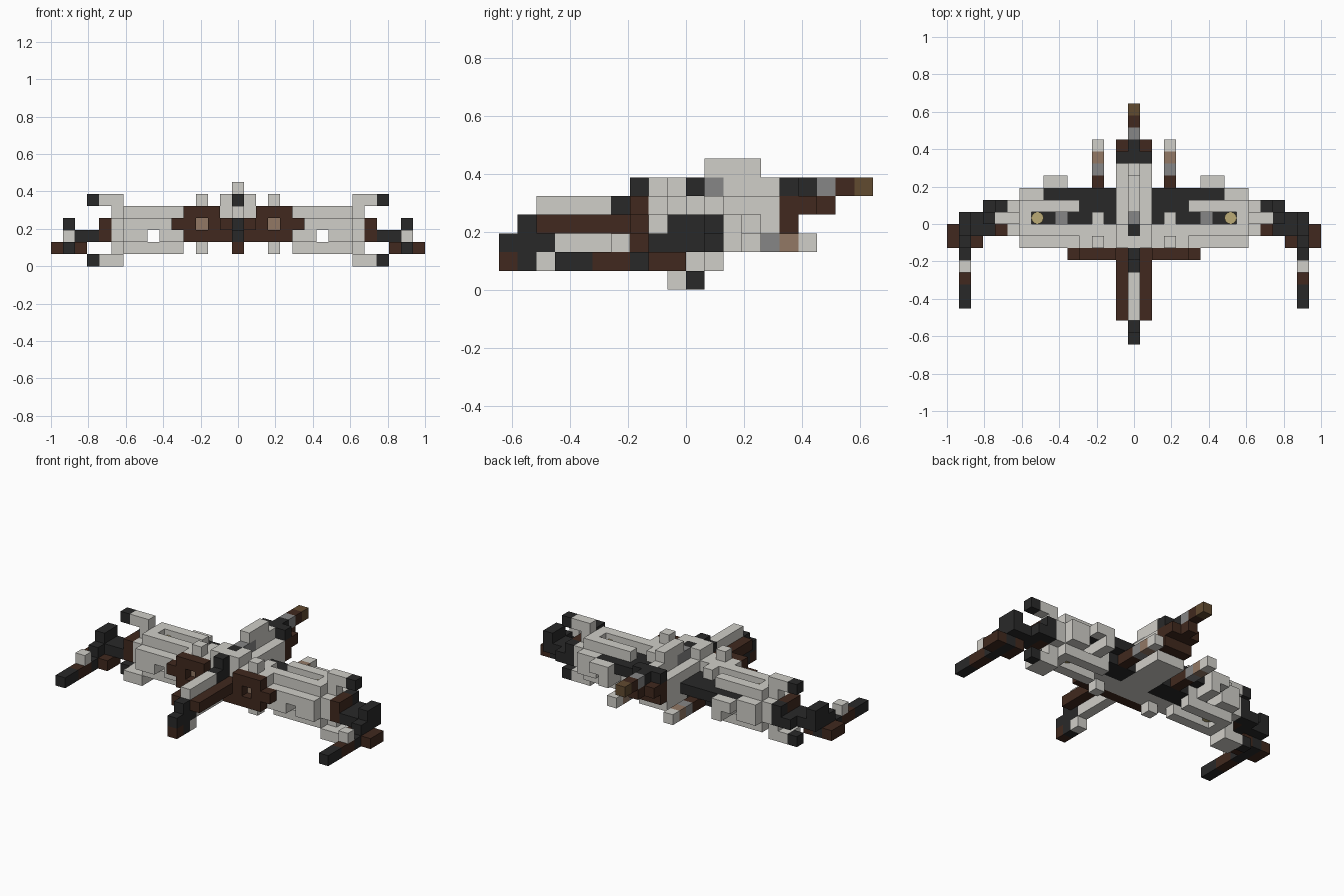
import bpy

old = bpy.data.objects.get("Cube")
if old:
    bpy.data.objects.remove(old, do_unlink=True)

U = 2 / 31  # size of one building block


def material(name, r, g, b):
    m = bpy.data.materials.new(name)
    m.use_nodes = True
    m.diffuse_color = (r, g, b, 1)
    m.node_tree.nodes["Principled BSDF"].inputs["Base Color"].default_value = (r, g, b, 1)
    return m


LIGHT = material("light grey", .63, .62, .58)
DARK = material("charcoal", .022, .022, .022)
BROWN = material("dark brown", .052, .022, .013)
TAN = material("tan", .29, .19, .13)
GREY = material("mid grey", .24, .24, .24)
BRONZE = material("bronze", .12, .07, .03)
GOLD = material("pale gold", .5, .41, .18)


def span(v, centred=False):
    """Inclusive block range to centre and length."""
    a, b = v if isinstance(v, tuple) else (v, v)
    shift = 0 if centred else .5
    return ((a + b) / 2 + shift) * U, (b - a + 1) * U


def box(name, mat, x, y, z):
    (cx, sx), (cy, sy), (cz, sz) = span(x, True), span(y), span(z)
    bpy.ops.mesh.primitive_cube_add(size=1, location=(cx, cy, cz))
    ob = bpy.context.object
    ob.name = name
    ob.scale = (sx, sy, sz)
    ob.data.materials.append(mat)
    return ob


def pair(name, mat, x, y, z):
    a, b = x if isinstance(x, tuple) else (x, x)
    box("left_" + name, mat, (a, b), y, z)
    box("right_" + name, mat, (-b, -a), y, z)


def knob(name, x, z):
    bpy.ops.mesh.primitive_cylinder_add(vertices=16, radius=U / 2, depth=U / 2,
                                        location=(x * U, U / 2, z * U))
    ob = bpy.context.object
    ob.name = name
    ob.data.materials.append(GOLD)
    bpy.ops.object.shade_smooth_by_angle()


# Central body
box("body", LIGHT, (-1, 1), (-2, 4), (2, 4))
pair("body_shoulder", LIGHT, 1, (-2, -1), 5)
box("cockpit_front", LIGHT, 0, -2, 5)
box("cockpit_seat", DARK, 0, -1, 5)
box("canopy", GREY, 0, (0, 1), 5)
box("spine", LIGHT, 0, (2, 4), 5)
box("top_fin", LIGHT, 0, (1, 3), 6)

# Nose
box("nose_top", LIGHT, 0, (-8, -5), 4)
box("nose_collar", DARK, 0, (-4, -3), 4)
box("nose_windscreen", DARK, 0, -3, 5)
pair("nose_side", BROWN, 1, (-8, -3), 3)
box("nose_core", BROWN, 0, (-8, -3), 3)
box("nose_cap", DARK, 0, -9, 3)
box("nose_tip", DARK, 0, (-10, -8), 2)
box("nose_belly", LIGHT, 0, (-7, -4), 2)
box("nose_root", BROWN, (-1, 1), -3, 2)
box("chin_front", BROWN, 0, -10, 1)
box("chin_middle", DARK, 0, -9, 1)
box("chin_back", LIGHT, 0, -8, 1)

# Tail boom
box("tail_collar", DARK, (-1, 1), 5, 5)
box("tail_top", DARK, 0, 6, 5)
box("tail_ring", GREY, 0, 7, 5)
box("tail_neck", BROWN, 0, 8, 5)
box("tail_tip", BRONZE, 0, 9, 5)
pair("tail_side", BROWN, 1, (5, 6), 4)
box("tail_core", BROWN, 0, (5, 7), 4)
box("tail_base", BROWN, (-1, 1), 5, 3)

# Intake frames with a recessed square opening
pair("intake_top", BROWN, (2, 4), -3, 4)
pair("intake_bottom", BROWN, (2, 4), -3, 2)
pair("intake_inner_side", BROWN, 2, -3, 3)
pair("intake_outer_side", BROWN, (4, 5), -3, 3)
for side, sign in (("left", 1), ("right", -1)):
    plate = box(side + "_intake_back", TAN, sign * 3, -3, 3)
    plate.scale.y = .008
    plate.location.y = -2 * U - .004
    # Gold knobs in the upper and lower wing channels
    knob(side + "_upper_knob", sign * 8, 4.25)
    knob(side + "_lower_knob", sign * 8, 1.75)

# Engine blocks and rear guns
pair("engine_front", LIGHT, (2, 4), (-2, -1), (2, 4))
pair("engine_block", DARK, (2, 4), (0, 1), (2, 3))
pair("engine_stud", LIGHT, 3, 0, 4)
pair("upper_stub", LIGHT, 3, -2, 5)
pair("lower_stub", LIGHT, 3, -2, 1)
pair("rear_gun_base", BROWN, 3, (2, 3), 2)
pair("rear_gun_ring", GREY, 3, 4, 2)
pair("rear_gun_barrel", TAN, 3, 5, 2)
pair("rear_gun_tip", LIGHT, 3, 6, 2)

# Wings: stepped front, open slot through the lower middle
pair("wing_front_step", LIGHT, (5, 9), -2, 3)
pair("wing_inner_rib", LIGHT, (5, 6), (-2, -1), 2)
pair("wing_outer_rib", LIGHT, (8, 9), (-2, -1), 2)
pair("wing_inner_rib_back", LIGHT, (5, 6), 1, 2)
pair("wing_outer_rib_back", LIGHT, (8, 9), 1, 2)
pair("wing_front_rail", LIGHT, (5, 9), -1, (3, 4))
pair("wing_back_rail", LIGHT, (5, 9), 1, (3, 4))
pair("wing_lower_front_rail", LIGHT, (5, 9), -1, 1)
pair("wing_lower_back_rail", LIGHT, (5, 9), 1, 1)
pair("wing_channel_end", LIGHT, 9, 0, (1, 4))
pair("wing_channel_outer", DARK, (7, 8), 0, 3)
pair("wing_channel_middle", GREY, 6, 0, (2, 3))
pair("wing_channel_inner", DARK, 5, 0, (2, 3))
pair("wing_channel_lower", DARK, 8, 0, 2)
pair("wing_end", LIGHT, 10, (-1, 1), (2, 3))
pair("wing_trailing_dark", DARK, (2, 7), 2, 3)
pair("wing_trailing_light", LIGHT, (8, 9), 2, (2, 3))
pair("wing_flap", LIGHT, (6, 7), 3, 3)
pair("wing_flap_bracket", LIGHT, 6, (2, 3), 2)

# Upper and lower wing tip beams
pair("upper_beam", LIGHT, (10, 11), 0, 5)
pair("upper_beam_root", LIGHT, 10, 0, 4)
pair("upper_beam_tip", DARK, 12, 0, 5)
pair("lower_beam", LIGHT, (10, 11), (-1, 0), 0)
pair("lower_beam_root", LIGHT, 10, 0, 1)
pair("lower_beam_tip", DARK, 12, 0, 0)

# Outer pods and forward cannons
pair("pod_bracket", BROWN, 11, (-1, 0), (2, 3))
pair("pod_bracket_back", DARK, 11, 1, (2, 3))
pair("pod_arm", DARK, (12, 13), (-1, 0), 2)
pair("pod_arm_back", DARK, 12, 1, 2)
pair("pod_body", DARK, 14, (-2, 0), 2)
pair("pod_top", DARK, 14, (-1, 0), 3)
pair("pod_outer_plate", BROWN, 15, (-2, -1), 1)
pair("pod_inner_plate", BROWN, 13, (-2, -1), 1)
pair("cannon_base", DARK, 14, (-3, -1), 1)
pair("cannon_barrel", BROWN, 14, (-5, -4), 1)
pair("cannon_muzzle", DARK, 14, (-7, -6), 1)
pair("cannon_sight", LIGHT, 14, -4, 2)
